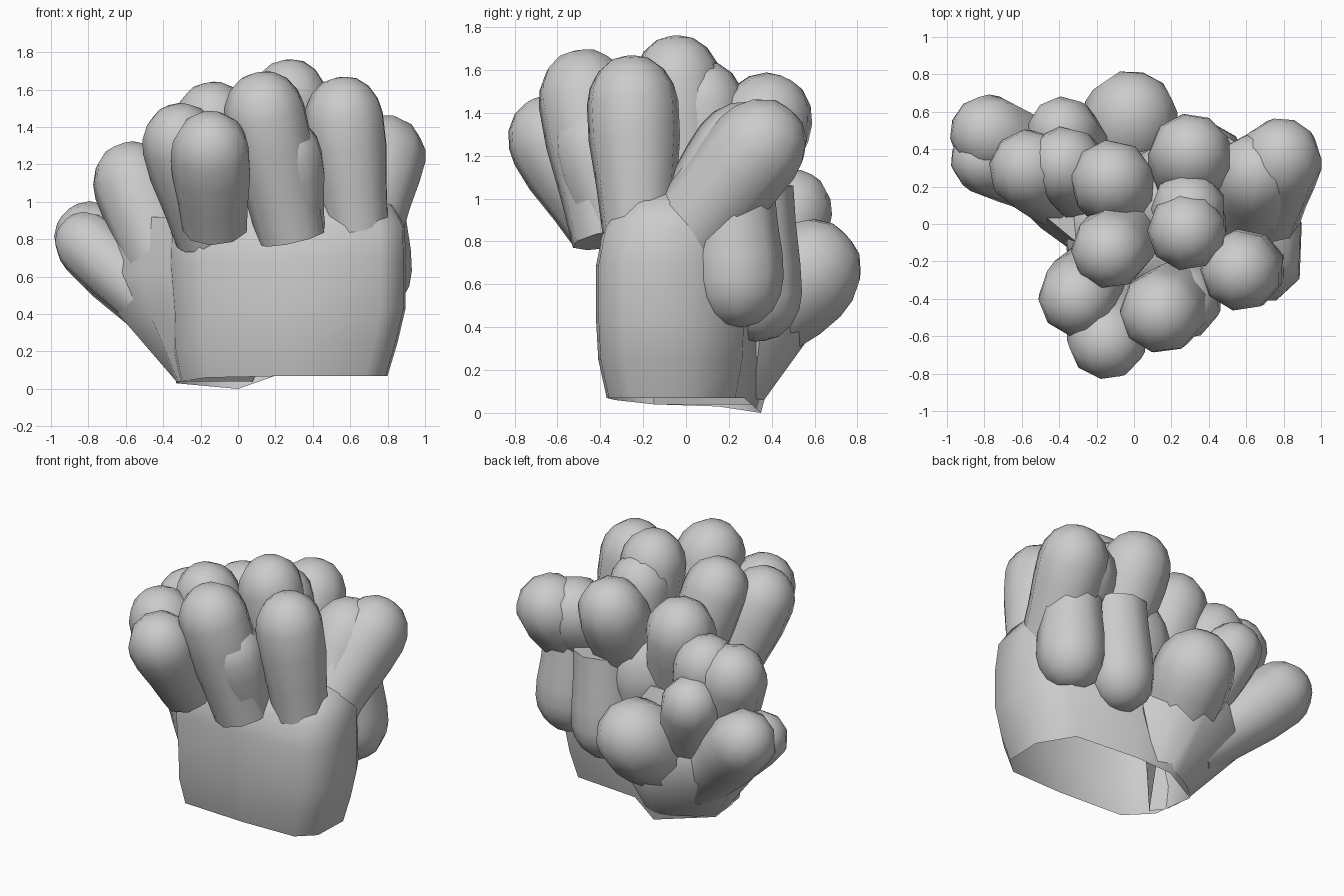
import bpy, bmesh, math
from mathutils import Vector

stone = bpy.data.materials.new("light_grey")
stone.diffuse_color = (0.6, 0.6, 0.6, 1)


def loft(name, rings, close_bottom=True):
    """Skin a stack of equal-length rings and close the ends."""
    bm = bmesh.new()
    rows = [[bm.verts.new(p) for p in ring] for ring in rings]
    n = len(rows[0])
    for a, b in zip(rows, rows[1:]):
        for i in range(n):
            j = (i + 1) % n
            bm.faces.new((a[i], a[j], b[j], b[i]))
    if close_bottom:
        bm.faces.new(rows[0][::-1])
    bm.faces.new(rows[-1])
    bm.normal_update()
    me = bpy.data.meshes.new(name)
    bm.to_mesh(me)
    bm.free()
    me.materials.append(stone)
    ob = bpy.data.objects.new(name, me)
    bpy.context.collection.objects.link(ob)
    bpy.ops.object.select_all(action='DESELECT')
    ob.select_set(True)
    bpy.context.view_layer.objects.active = ob
    bpy.ops.object.shade_smooth_by_angle(angle=math.radians(62))
    return ob


def finger(name, root, tip, r, root_ratio=0.72, sides=9):
    """Club-shaped lobe, narrow at the root and blunt at the tip."""
    root, tip = Vector(root), Vector(tip)
    axis = tip - root
    length = axis.length
    axis.normalize()
    u = axis.cross(Vector((0, 1, 0.2))).normalized()
    v = axis.cross(u)
    profile = [(0, root_ratio), (0.35 * length, root_ratio * 0.5 + 0.48),
               (0.72 * length, 1.0), (length, 1.0),
               (length + 0.36 * r, 0.92), (length + 0.7 * r, 0.72),
               (length + 0.93 * r, 0.42), (length + r, 0.12)]
    rings = []
    for d, k in profile:
        rings.append([root + axis * d
                      + (u * math.cos(t) + v * math.sin(t)) * r * k
                      for t in (2 * math.pi * i / sides for i in range(sides))])
    return loft(name, rings)


# Hollow body, open underneath: the foot outline is scaled as it rises
foot = [(-0.33, 0.15, 0.03), (-0.3, -0.15, 0.04), (-0.17, -0.33, 0.06),
        (0.3, -0.37, 0.07), (0.68, -0.36, 0.07), (0.79, -0.26, 0.07),
        (0.8, 0.0, 0.07), (0.66, 0.23, 0.07), (0.2, 0.27, 0.07), (0.0, 0.35, 0.0)]
cx, cy = 0.25, -0.04
levels = [(0.0, 1.0, 1.0, 0.0, 0.0), (0.18, 1.08, 1.12, 0.01, 0.0),
          (0.36, 1.12, 1.15, 0.03, 0.0), (0.62, 1.14, 1.15, 0.02, 0.0),
          (0.80, 1.13, 1.07, 0.02, 0.01), (0.91, 1.02, 0.88, 0.02, 0.03),
          (0.98, 0.75, 0.6, 0.02, 0.05)]
loft("body", [[(cx + dx + (x - cx) * sx, cy + dy + (y - cy) * sy, z + dz)
               for x, y, z in foot] for dz, sx, sy, dx, dy in levels],
     close_bottom=False)

# Flank flaring out to the left and rear, carrying the outward lobes
flank = [
    (0.04, [(0.08, 0.31), (0.0, 0.35), (-0.1, 0.31), (-0.24, 0.23),
            (-0.33, 0.15), (-0.33, 0.05), (-0.32, -0.05), (-0.25, -0.15)]),
    (0.40, [(0.22, 0.35), (0.1, 0.54), (-0.1, 0.61), (-0.38, 0.5),
            (-0.63, 0.36), (-0.64, 0.16), (-0.47, -0.03), (-0.25, -0.18)]),
    (0.62, [(0.22, 0.33), (0.08, 0.45), (-0.1, 0.49), (-0.38, 0.47),
            (-0.68, 0.38), (-0.68, 0.16), (-0.5, -0.02), (-0.28, -0.18)]),
    (0.92, [(0.18, 0.3), (0.06, 0.36), (-0.1, 0.36), (-0.35, 0.35),
            (-0.58, 0.3), (-0.6, 0.17), (-0.45, 0.02), (-0.28, -0.12)])]
loft("flank", [[(x, y, z) for x, y in ring][::-1][::-1] for z, ring in flank],
     close_bottom=False)

# Each lobe: root point, tip centre, radius, root width ratio
front_row = [((-0.12, -0.37, 0.86), (-0.145, -0.62, 1.27), 0.215, 0.82),
             ((0.29, -0.35, 0.81), (0.145, -0.47, 1.47), 0.225, 0.82),
             ((0.31, -0.32, 0.85), (0.255, -0.42, 1.24), 0.205, 0.8),
             ((0.64, -0.22, 0.85), (0.57, -0.25, 1.45), 0.217, 0.8),
             ((-0.16, -0.2, 0.8), (-0.3, -0.39, 1.31), 0.215, 0.8)]
# Tall middle group
middle = [((0.32, 0.0, 0.9), (0.28, -0.04, 1.55), 0.21, 0.9),
          ((0.3, 0.1, 1.0), (0.29, 0.08, 1.44), 0.2, 0.9),
          ((0.3, 0.2, 1.0), (0.3, 0.37, 1.36), 0.225, 0.9),
          ((0.0, 0.0, 0.85), (-0.13, -0.14, 1.43), 0.21, 0.9),
          ((-0.02, 0.1, 0.75), (-0.12, 0.23, 1.28), 0.225, 0.9),
          ((0.2, 0.1, 0.7), (0.2, 0.12, 0.95), 0.32, 0.95)]
# Right edge pair and the lobes hanging below
right_side = [((0.67, 0.03, 0.86), (0.78, 0.34, 1.24), 0.228, 0.95),
              ((0.62, 0.05, 0.9), (0.65, 0.26, 1.22), 0.23, 0.95),
              ((0.69, 0.22, 1.02), (0.71, 0.24, 0.62), 0.22, 0.9),
              ((0.4, 0.3, 1.05), (0.38, 0.33, 0.55), 0.215, 0.95)]
# Left and rear clusters leaning outward, with broad merging roots
left_rear = [((-0.3, 0.12, 0.45), (-0.56, 0.29, 1.1), 0.22, 0.95),
             ((-0.2, 0.12, 0.5), (-0.37, 0.31, 1.13), 0.215, 0.95),
             ((-0.28, 0.22, 0.3), (-0.77, 0.48, 0.79), 0.215, 0.8),
             ((-0.28, 0.14, 0.3), (-0.8, 0.34, 0.77), 0.18, 0.95),
             ((-0.2, 0.25, 0.45), (-0.38, 0.49, 0.94), 0.195, 0.95),
             ((-0.12, 0.22, 0.36), (-0.02, 0.56, 0.65), 0.26, 0.85)]

for label, group in (("front_finger", front_row), ("middle_lobe", middle),
                     ("right_lobe", right_side), ("rear_left_lobe", left_rear)):
    for i, (root, tip, r, ratio) in enumerate(group, 1):
        finger(f"{label}_{i}", root, tip, r, ratio)
